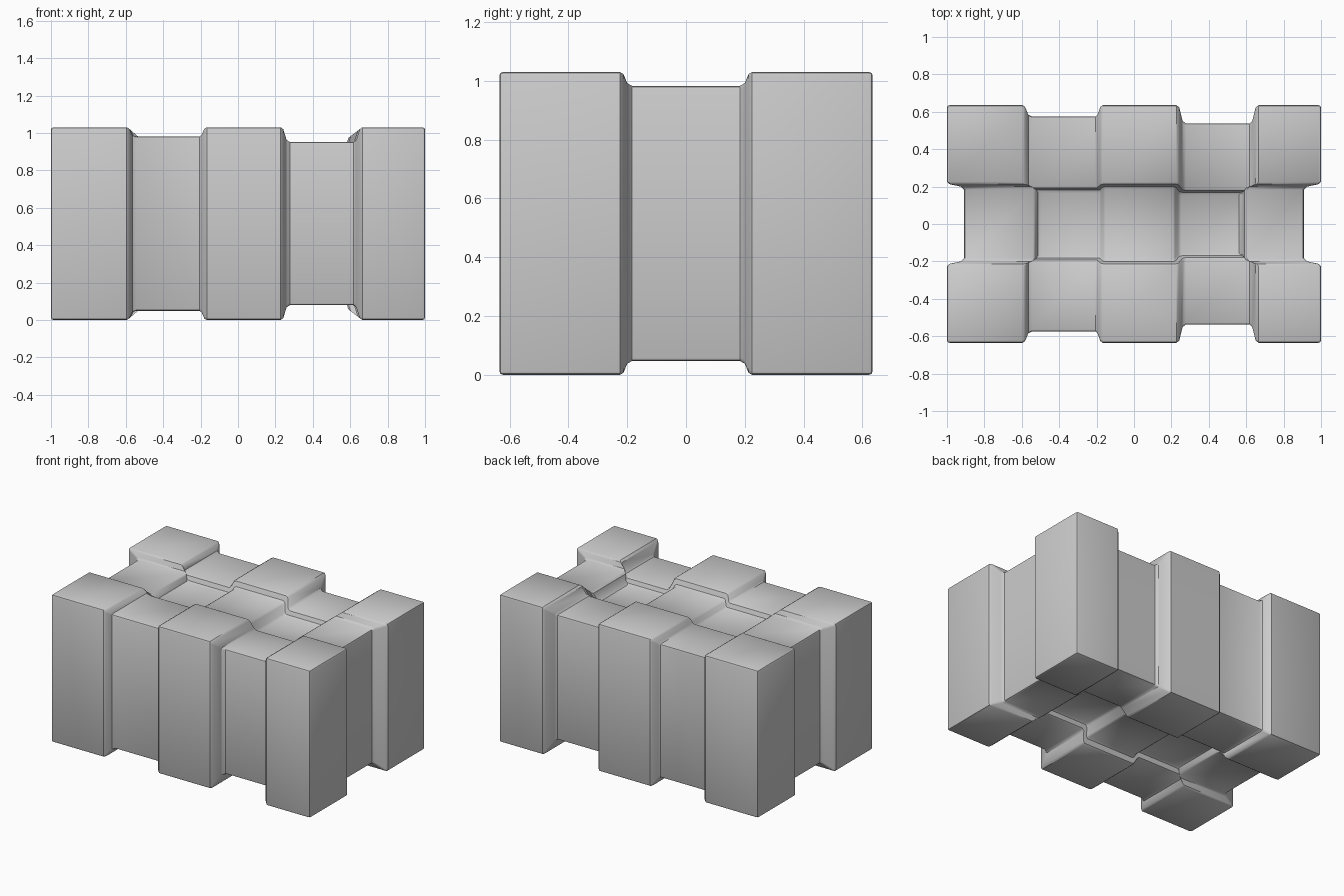
import bpy, bmesh
from mathutils import Vector

if "Cube" in bpy.data.objects:
    bpy.data.objects.remove(bpy.data.objects["Cube"])

HX, HY, HZ = 1.0, 0.635, 0.515

# Groove profiles: (position, scale of the cross-section there)
ACROSS = [(-0.595, 1), (-0.582, 0.985), (-0.565, 0.92), (-0.545, 0.905),
          (-0.205, 0.905), (-0.195, 0.92), (-0.18, 0.985), (-0.167, 1),
          (0.228, 1), (0.242, 0.98), (0.26, 0.868), (0.278, 0.846),
          (0.618, 0.846), (0.632, 0.868), (0.65, 0.98), (0.665, 1)]
LENGTH = [(-0.225, 1), (-0.213, 0.987), (-0.2, 0.926), (-0.183, 0.908),
          (0.183, 0.908), (0.2, 0.926), (0.213, 0.987), (0.225, 1)]


def scale_at(profile, p):
    for (a, sa), (b, sb) in zip(profile, profile[1:]):
        if a <= p <= b:
            return sa + (sb - sa) * (p - a) / (b - a)
    return 1.0


# Block with softened edges
bm = bmesh.new()
bmesh.ops.create_cube(bm, size=2)
bmesh.ops.scale(bm, vec=(HX, HY, HZ), verts=bm.verts)
bmesh.ops.bevel(bm, geom=bm.edges[:], offset=0.013, segments=2,
                profile=0.5, affect='EDGES')

# Loop cuts at every groove shoulder
for axis, profile in ((Vector((1, 0, 0)), ACROSS), (Vector((0, 1, 0)), LENGTH)):
    for p, _ in profile:
        bmesh.ops.bisect_plane(bm, geom=bm.verts[:] + bm.edges[:] + bm.faces[:],
                               dist=1e-5, plane_co=axis * p, plane_no=axis)

# Pinch the loops inward: two bands across, one band lengthwise
for v in bm.verts:
    x, y, z = v.co
    sa, sl = scale_at(ACROSS, x), scale_at(LENGTH, y)
    v.co = (x * sl, y * sa, z * sa * sl + HZ)

bmesh.ops.recalc_face_normals(bm, faces=bm.faces)
mesh = bpy.data.meshes.new("grooved_block")
bm.to_mesh(mesh)
bm.free()
block = bpy.data.objects.new("grooved_block", mesh)
bpy.context.collection.objects.link(block)
bpy.context.view_layer.objects.active = block
block.select_set(True)
bpy.ops.object.shade_smooth_by_angle(angle=0.6)
